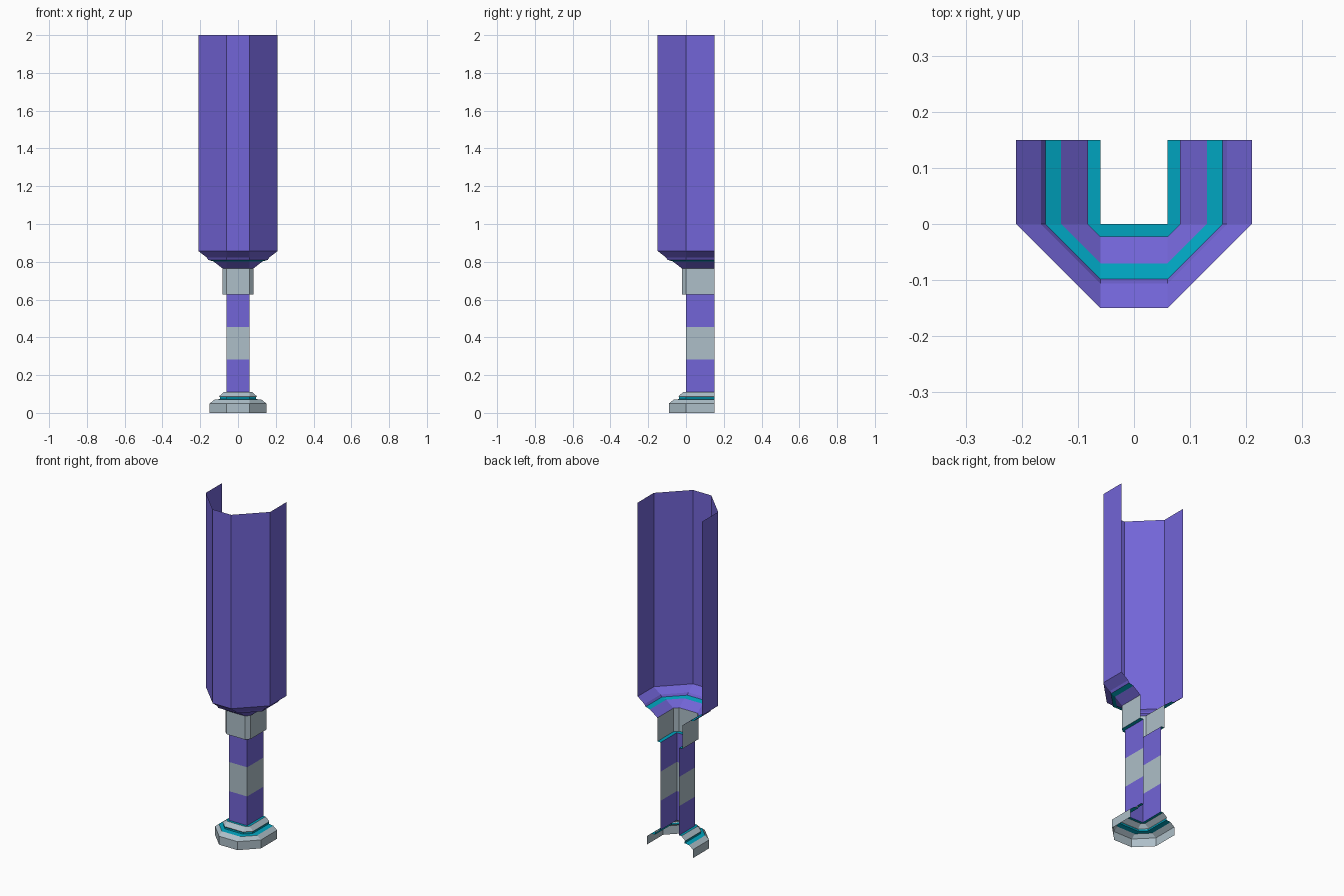
import bpy, bmesh

if "Cube" in bpy.data.objects:
    bpy.data.objects.remove(bpy.data.objects["Cube"])

def material(name, rgb):
    m = bpy.data.materials.new(name)
    m.diffuse_color = (*rgb, 1)
    m.use_nodes = True
    m.node_tree.nodes["Principled BSDF"].inputs["Base Color"].default_value = m.diffuse_color
    return m

PURPLE = material("purple", (0.17, 0.13, 0.68))
TEAL = material("teal", (0.0, 0.37, 0.52))
GREY = material("pale_grey", (0.42, 0.52, 0.58))

HALF, BACK = 0.06, 0.15   # core half width, open back edge

def ring(o):
    """U-shaped outline pushed out from the core by o, open at the back."""
    w = HALF + o
    return [(-w, BACK), (-w, 0), (-HALF, -o), (HALF, -o), (w, 0), (w, BACK)]

def shell(name, mat, profile):
    """Loft (offset, height) profile points along the U outline."""
    bm = bmesh.new()
    rows = [[bm.verts.new((x, y, z)) for x, y in ring(o)] for o, z in profile]
    for a, b in zip(rows, rows[1:]):
        for i in range(len(a) - 1):
            bm.faces.new((a[i], a[i + 1], b[i + 1], b[i]))
    # merge the corners that collapse on the bare core
    bmesh.ops.remove_doubles(bm, verts=bm.verts, dist=1e-5)
    bmesh.ops.dissolve_degenerate(bm, edges=bm.edges, dist=1e-5)
    me = bpy.data.meshes.new(name)
    bm.to_mesh(me)
    bm.free()
    me.materials.append(mat)
    bpy.context.collection.objects.link(bpy.data.objects.new(name, me))

# stepped foot with teal grooves
shell("foot", GREY, [(0.09, 0), (0.09, 0.05), (0.065, 0.07)])
shell("foot_groove", TEAL, [(0.065, 0.07), (0.036, 0.073), (0.036, 0.083)])
shell("foot_cap", GREY, [(0.036, 0.083), (0.04, 0.088), (0.015, 0.11)])
shell("foot_top_trim", TEAL, [(0.015, 0.11), (0, 0.11)])

# striped stem
levels = [0.11, 0.282, 0.454, 0.626]
for i, mat in enumerate((PURPLE, GREY, PURPLE)):
    shell(f"stem_band_{i + 1}", mat, [(0, levels[i]), (0, levels[i + 1])])

# collar
shell("collar_underside", TEAL, [(0, 0.626), (0.022, 0.626)])
shell("collar", GREY, [(0.022, 0.626), (0.022, 0.765)])

# flared body
shell("lower_flare", PURPLE, [(0.022, 0.765), (0.07, 0.802)])
shell("flare_groove", TEAL, [(0.07, 0.802), (0.098, 0.81)])
shell("upper_flare", PURPLE, [(0.098, 0.81), (0.106, 0.823), (0.15, 0.857)])
shell("body", PURPLE, [(0.15, 0.857), (0.15, 2.0)])
